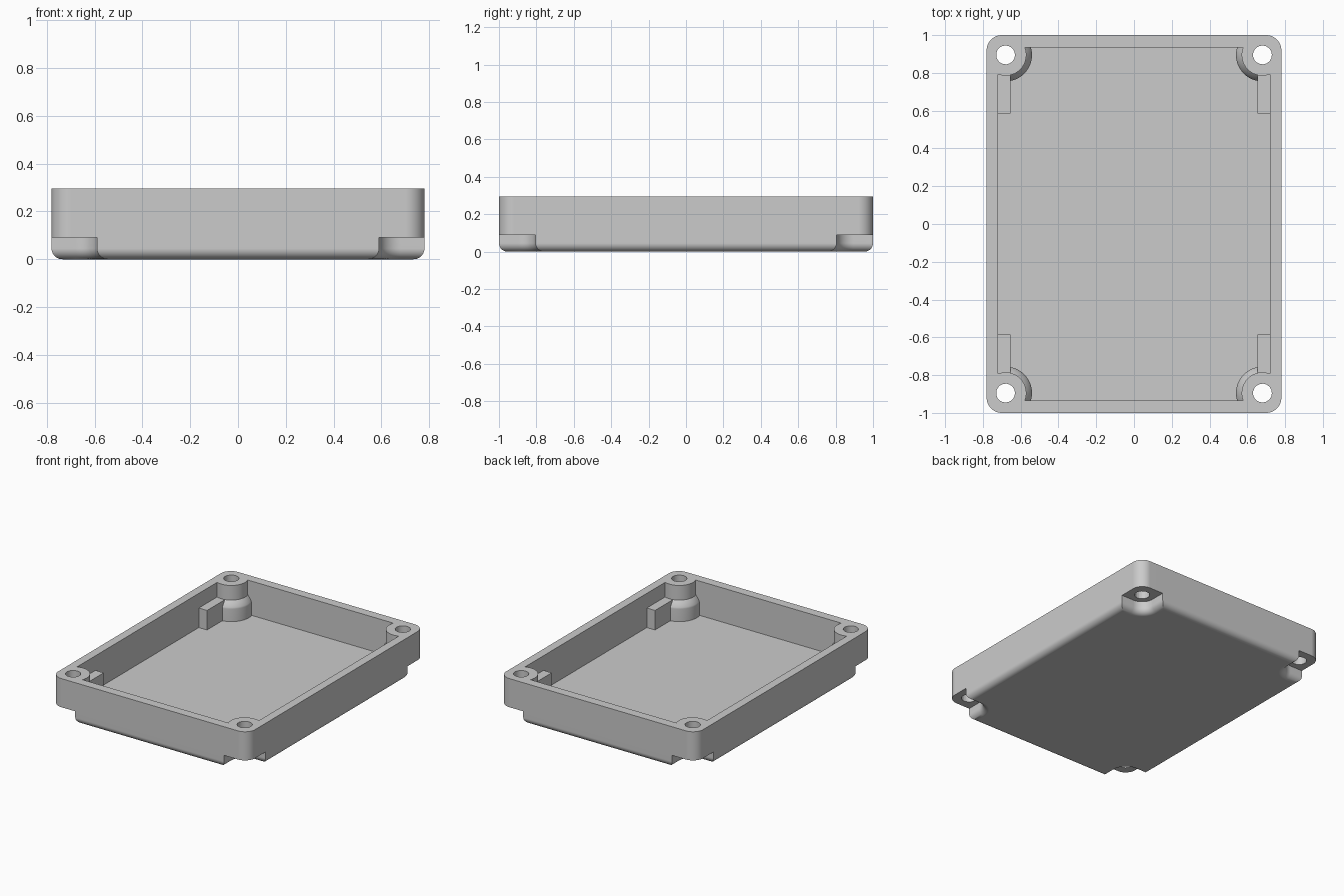
import bpy, bmesh
from math import sin, cos, acos, asin, pi

cube = bpy.data.objects.get("Cube")
if cube:
    bpy.data.objects.remove(cube, do_unlink=True)

HX, HY, HEIGHT = 0.78, 1.0, 0.295     # outer half sizes and height
INX, INY, FLOOR = 0.72, 0.935, 0.05   # cavity half sizes and floor level
SX, SY, HOLE = 0.68, 0.895, 0.05      # screw hole centre and radius
NOTCH, NOTCH_Z = 0.09, 0.09           # corner notch radius and height
POST, COLLAR = 0.11, 0.14             # screw post and collar radii
FILLET, STEPS = 0.045, 16

grey = bpy.data.materials.new("plain grey")
grey.use_nodes = True
grey.diffuse_color = (0.6, 0.6, 0.6, 1)
grey.node_tree.nodes["Principled BSDF"].inputs["Base Color"].default_value = (0.6, 0.6, 0.6, 1)


def arc(cx, cy, r, a, b):
    angles = [a + (b - a) * i / STEPS for i in range(STEPS + 1)]
    return [(cx + r * cos(t), cy + r * sin(t)) for t in angles]


def four_way(quarter):
    """Mirror a quarter outline into a full closed outline."""
    q = quarter
    return (q + [(-x, y) for x, y in reversed(q)] + [(-x, -y) for x, y in q]
            + [(x, -y) for x, y in reversed(q)])


def loft(name, rings):
    """Skin a stack of (z, outline) rings and cap both ends."""
    bm = bmesh.new()
    loops = [[bm.verts.new((x, y, z)) for x, y in outline] for z, outline in rings]
    n = len(loops[0])
    for lower, upper in zip(loops, loops[1:]):
        for i in range(n):
            j = (i + 1) % n
            bm.faces.new((lower[i], lower[j], upper[j], upper[i]))
    bm.faces.new(loops[0][::-1])
    bm.faces.new(loops[-1])
    bmesh.ops.remove_doubles(bm, verts=bm.verts, dist=1e-5)
    bmesh.ops.recalc_face_normals(bm, faces=bm.faces)
    mesh = bpy.data.meshes.new(name)
    bm.to_mesh(mesh)
    bm.free()
    ob = bpy.data.objects.new(name, mesh)
    bpy.context.collection.objects.link(ob)
    mesh.materials.append(grey)
    return ob


def notched(d):
    """Base outline with corner notches, inset by d."""
    return four_way([(HX - d, SY - NOTCH - d)]
                    + arc(SX, SY, NOTCH + d, -pi / 2, -pi)
                    + [(SX - NOTCH - d, HY - d)])


def cavity(r):
    """Cavity outline that wraps round posts of radius r."""
    return four_way(arc(SX, SY, r, -acos((INX - SX) / r), -pi - asin((INY - SY) / r)))


# Tray body: filleted notched base, then full rounded walls
rounded = four_way([(HX, SY - NOTCH)] + arc(HX - 0.08, HY - 0.08, 0.08, 0, pi / 2)
                   + [(SX - NOTCH, HY)])
rings = []
for i in range(9):
    t = pi / 2 * i / 8
    rings.append((FILLET * (1 - cos(t)), notched(FILLET * (1 - sin(t)))))
rings += [(NOTCH_Z, notched(0)), (NOTCH_Z, rounded), (HEIGHT, rounded)]
tray = loft("tray_body", rings)

# Cavity cutter: collars below, concave blend, slim posts above
step = NOTCH_Z + 0.05
rings = [(FLOOR, cavity(COLLAR))]
for i in range(9):
    t = pi / 2 * i / 8
    rings.append((step + 0.05 * sin(t), cavity(POST + (COLLAR - POST) * cos(t) ** 1
                  if i in (0, 8) else POST + (COLLAR - POST) * (1 - sin(t)) ** 0.5 * cos(t)))
                 )
rings.append((HEIGHT + 0.1, cavity(POST)))
cutters = [loft("cavity_cutter", rings)]

# Screw hole cutters
for sx in (-1, 1):
    for sy in (-1, 1):
        circle = arc(sx * SX, sy * SY, HOLE, 0, 2 * pi * STEPS / (STEPS + 1))
        cutters.append(loft("hole_cutter", [(-0.1, circle), (HEIGHT + 0.1, circle)]))

bpy.context.view_layer.objects.active = tray
for cutter in cutters:
    cutter.hide_render = True
    mod = tray.modifiers.new("cut", 'BOOLEAN')
    mod.operation, mod.solver, mod.object = 'DIFFERENCE', 'EXACT', cutter
    bpy.ops.object.modifier_apply(modifier=mod.name)
    bpy.data.objects.remove(cutter, do_unlink=True)

bpy.ops.object.select_all(action='DESELECT')
tray.select_set(True)
bpy.ops.object.shade_smooth_by_angle(angle=pi / 6)
normals = tray.modifiers.new("clean_normals", 'WEIGHTED_NORMAL')
normals.keep_sharp = True

# Ribs on the long walls beside the posts
for sx, side in ((1, "left"), (-1, "right")):
    for sy, end in ((1, "back"), (-1, "front")):
        x0, x1, y0, y1 = 0.655, INX + 0.01, 0.585, 0.8
        box = [(sx * x, sy * y) for x, y in ((x0, y0), (x1, y0), (x1, y1), (x0, y1))]
        loft(f"rib_{end}_{side}", [(FLOOR - 0.01, box), (0.19, box)])
